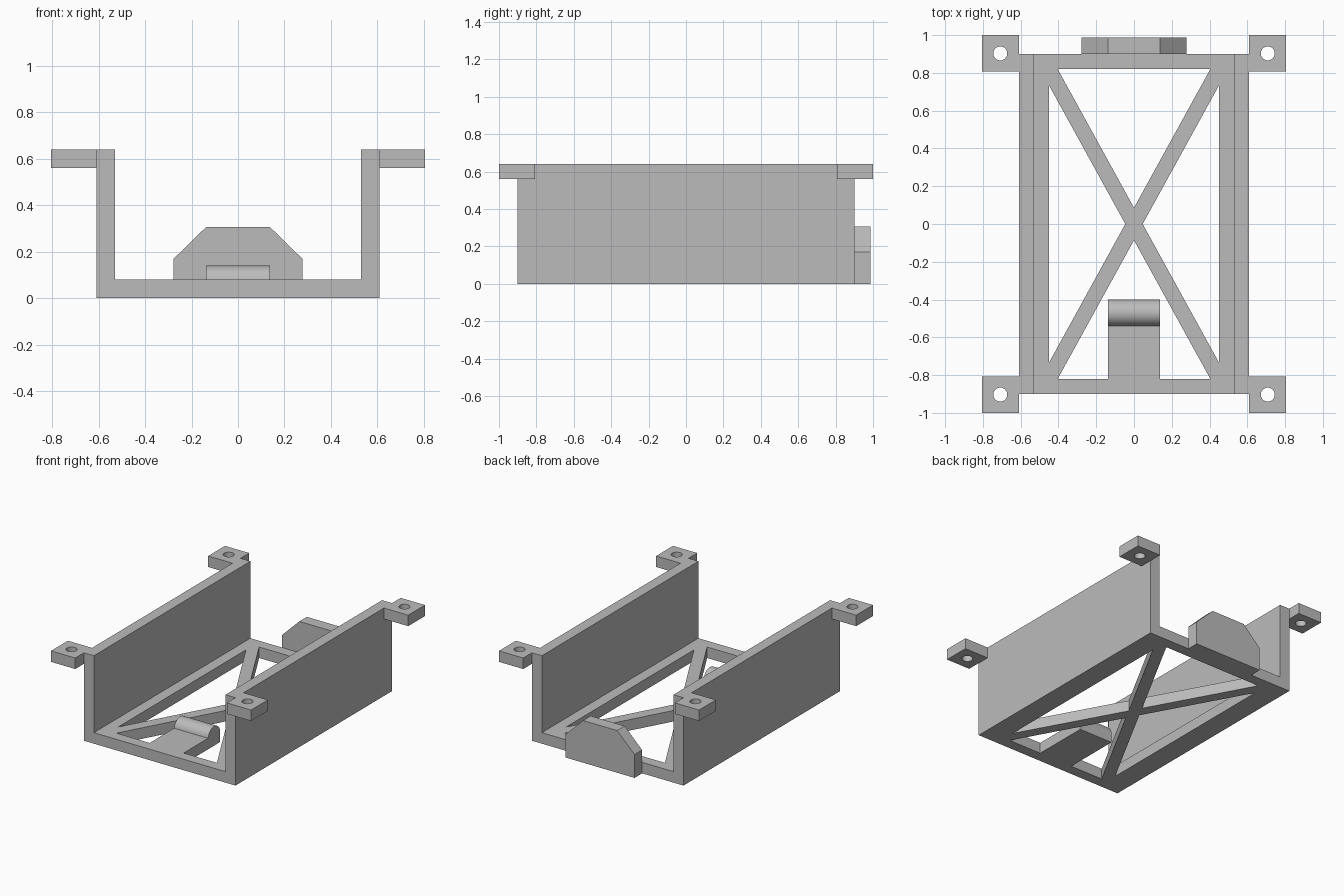
import bpy, bmesh
from math import sin, cos, pi, radians
from mathutils import Vector

cube = bpy.data.objects.get("Cube")
if cube:
    bpy.data.objects.remove(cube, do_unlink=True)

grey = bpy.data.materials.new("plain grey")
grey.use_nodes = True
COLOUR = (0.5, 0.5, 0.5, 1)
grey.diffuse_color = COLOUR
grey.node_tree.nodes["Principled BSDF"].inputs["Base Color"].default_value = COLOUR

# Main dimensions
T = 0.08                    # sheet thickness
OUT_X, OUT_Y = 0.61, 0.9    # tray half size
IN_X, IN_Y = 0.45, 0.82     # floor opening half size
TOP = 0.64                  # wall height
CLIP = 0.137                # clip half width


def prism(name, loops, axis, start, end):
    """Fill an outline (with optional hole loops) and extrude it along an axis."""
    place = {"x": lambda u, v, w: Vector((w, u, v)),
             "y": lambda u, v, w: Vector((u, w, v)),
             "z": lambda u, v, w: Vector((u, v, w))}[axis]
    bm = bmesh.new()
    edges = []
    for loop in loops:
        vs = [bm.verts.new(place(u, v, start)) for u, v in loop]
        edges += [bm.edges.new((vs[i - 1], vs[i])) for i in range(len(vs))]
    bmesh.ops.triangle_fill(bm, edges=edges, use_beauty=True, normal=place(0, 0, 1))
    ext = bmesh.ops.extrude_face_region(bm, geom=bm.faces[:], use_keep_orig=True)
    moved = [g for g in ext["geom"] if isinstance(g, bmesh.types.BMVert)]
    bmesh.ops.translate(bm, verts=moved, vec=place(0, 0, end - start))
    bmesh.ops.recalc_face_normals(bm, faces=bm.faces)
    for f in bm.faces:
        f.smooth = True
    for e in bm.edges:
        e.smooth = e.calc_face_angle(pi) < radians(30)
    mesh = bpy.data.meshes.new(name)
    bm.to_mesh(mesh)
    bm.free()
    mesh.materials.append(grey)
    obj = bpy.data.objects.new(name, mesh)
    bpy.context.collection.objects.link(obj)
    return obj


def rect(x0, x1, y0, y1):
    return [(x0, y0), (x1, y0), (x1, y1), (x0, y1)]


def arc(cx, cy, r, a0, a1, n):
    return [(cx + r * cos(a0 + (a1 - a0) * i / n), cy + r * sin(a0 + (a1 - a0) * i / n))
            for i in range(n + 1)]


# Floor frame: four triangular openings leave a diagonal cross brace
gap_x, gap_y = 0.046, 0.086
openings = []
for s in (-1, 1):
    side_y = IN_Y - gap_y
    end_x = IN_X - gap_x
    openings.append([(s * IN_X, side_y), (s * IN_X, -side_y), (s * gap_x, 0)])
    openings.append([(end_x, s * IN_Y), (-end_x, s * IN_Y), (0, s * gap_y)])
prism("floor_frame", [rect(-OUT_X, OUT_X, -OUT_Y, OUT_Y)] + openings, "z", 0, T)

# Side walls and drilled mounting tabs
for sx, side in ((1, "left"), (-1, "right")):
    xs = sorted((sx * (OUT_X - T), sx * OUT_X))
    prism(side + "_wall", [rect(*xs, T, TOP)], "y", -OUT_Y, OUT_Y)
    for sy, end in ((-1, "front"), (1, "back")):
        tx = sorted((sx * OUT_X, sx * 0.805))
        ty = sorted((sy * 0.807, sy * 1.0))
        hole = arc(sx * 0.708, sy * 0.903, 0.037, 0, 2 * pi, 32)[:-1]
        prism(f"{end}_{side}_tab", [rect(*tx, *ty), hole], "z", TOP - T, TOP)

# Clip tongue with a rounded ridge at its free end
ridge = arc(-0.47, 0.07, 0.07, 0.143, pi - 0.143, 24)
tongue = [(-IN_Y, 0), (-0.4, 0), (-0.4, T)] + ridge + [(-0.54, T), (-IN_Y, T)]
prism("clip_tongue", [tongue], "x", -CLIP, CLIP)

# Chamfered stop plate on the back edge
half = [(0.277, 0), (0.277, 0.17), (CLIP, 0.307)]
stop = half + [(-x, z) for x, z in reversed(half)]
prism("back_stop_plate", [stop], "y", OUT_Y, 0.987)
